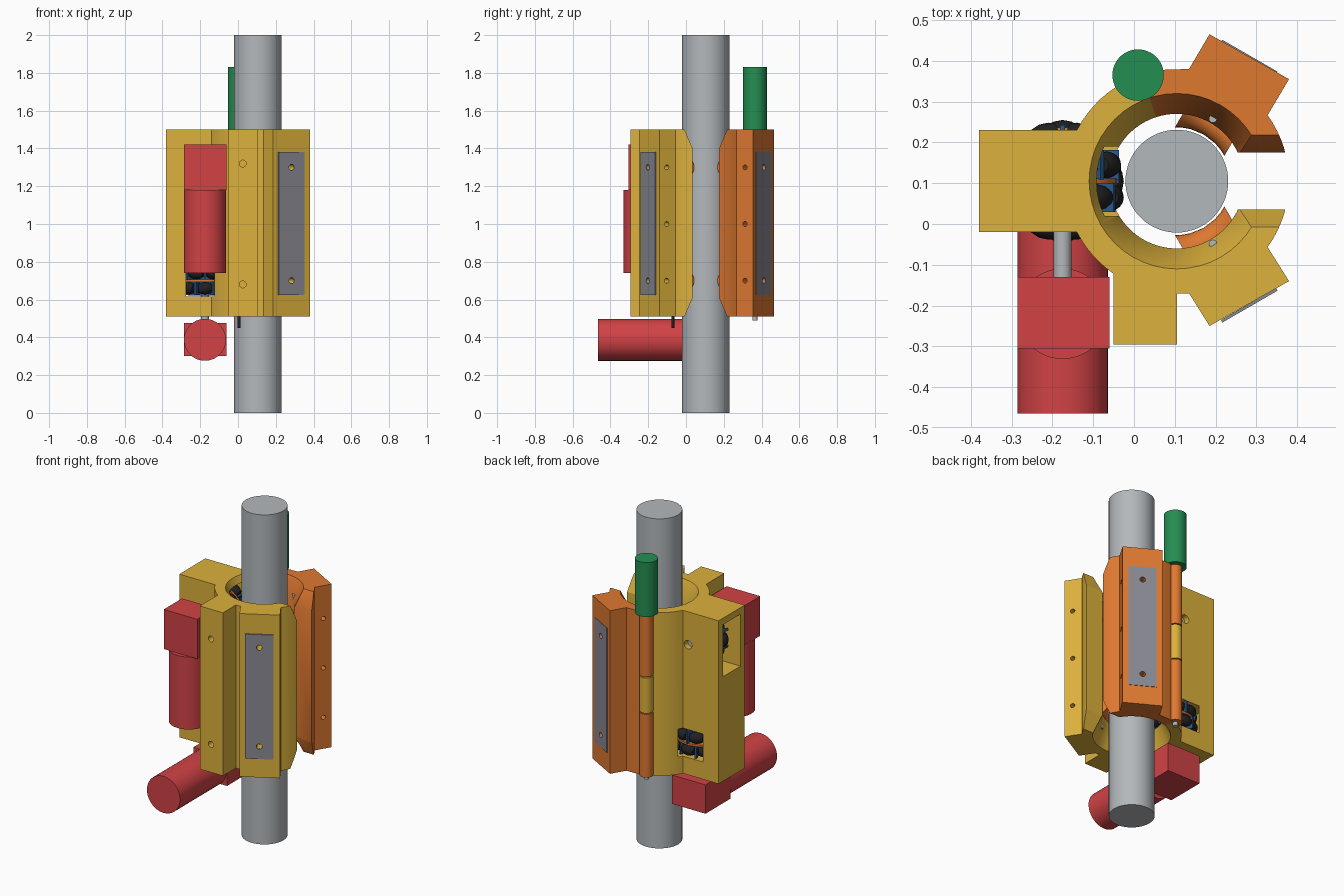
import bpy, bmesh
from math import cos, sin, radians, pi
from mathutils import Matrix, Vector

if "Cube" in bpy.data.objects:
    bpy.data.objects.remove(bpy.data.objects["Cube"])

UP = Vector((0, 0, 1))
CX = CY = 0.105                 # pole axis
Z0, Z1 = 0.51, 1.5              # clamp bottom and top
MID = (Z0 + Z1) / 2


def material(name, *rgb):
    m = bpy.data.materials.new(name)
    m.use_nodes = True
    m.diffuse_color = (*rgb, 1)
    m.node_tree.nodes["Principled BSDF"].inputs["Base Color"].default_value = (*rgb, 1)
    return m


YELLOW = material("yellow", 0.72, 0.44, 0.045)
ORANGE = material("orange", 0.74, 0.19, 0.03)
RED = material("red", 0.64, 0.055, 0.06)
GREEN = material("green", 0.018, 0.27, 0.085)
STEEL = material("steel", 0.45, 0.48, 0.5)
PLATE = material("plate grey", 0.25, 0.25, 0.29)
BLUE = material("blue", 0.02, 0.1, 0.28)
BLACK = material("black", 0.015, 0.015, 0.015)


def finish(name, bm, mat, matrix=None):
    bmesh.ops.recalc_face_normals(bm, faces=bm.faces)
    if matrix:
        bm.transform(matrix)
    me = bpy.data.meshes.new(name)
    bm.to_mesh(me)
    bm.free()
    if mat:
        me.materials.append(mat)
    ob = bpy.data.objects.new(name, me)
    bpy.context.collection.objects.link(ob)
    return ob


def smooth(ob, angle=30):
    bpy.ops.object.select_all(action="DESELECT")
    ob.select_set(True)
    bpy.context.view_layer.objects.active = ob
    bpy.ops.object.shade_smooth_by_angle(angle=radians(angle))
    return ob


def prism(name, pts, lo, hi, mat, matrix=None):
    """Outline extruded along z."""
    bm = bmesh.new()
    face = bm.faces.new([bm.verts.new((x, y, lo)) for x, y in pts])
    new = bmesh.ops.extrude_face_region(bm, geom=[face])["geom"]
    bmesh.ops.translate(bm, vec=(0, 0, hi - lo),
                        verts=[v for v in new if isinstance(v, bmesh.types.BMVert)])
    return finish(name, bm, mat, matrix)


def box(name, x, y, z, mat, matrix=None):
    return prism(name, [(x[0], y[0]), (x[1], y[0]), (x[1], y[1]), (x[0], y[1])], *z, mat, matrix)


def turned(name, profile, mat, loc=(0, 0, 0), axis=UP, n=48):
    """Closed solid of revolution from (radius, height) pairs."""
    bm = bmesh.new()
    rings = [[bm.verts.new((r * cos(2 * pi * i / n), r * sin(2 * pi * i / n), h))
              for i in range(n)] for r, h in profile]
    for a, b in zip(rings, rings[1:]):
        for i in range(n):
            bm.faces.new((a[i], a[(i + 1) % n], b[(i + 1) % n], b[i]))
    bm.faces.new(rings[0])
    bm.faces.new(rings[-1])
    turn = UP.rotation_difference(Vector(axis)).to_matrix().to_4x4()
    return smooth(finish(name, bm, mat, Matrix.Translation(loc) @ turn))


def rod(name, r, lo, hi, mat, loc=(0, 0, 0), axis=UP, n=48):
    return turned(name, [(r, lo), (r, hi)], mat, loc, axis, n)


def cut(ob, cutters):
    bpy.context.view_layer.objects.active = ob
    for c in cutters:
        c.hide_render = True
        m = ob.modifiers.new("cut", "BOOLEAN")
        m.operation, m.solver, m.object = "DIFFERENCE", "EXACT", c
        bpy.ops.object.modifier_apply(modifier=m.name)
        bpy.data.objects.remove(c)


def join(name, obs):
    bpy.ops.object.select_all(action="DESELECT")
    for o in obs:
        o.select_set(True)
    bpy.context.view_layer.objects.active = obs[0]
    bpy.ops.object.join()
    obs[0].name = name


def arc(r, a, b, step=5):
    n = max(2, round(abs(b - a) / step))
    ang = [radians(a + (b - a) * i / n) for i in range(n + 1)]
    return [(CX + r * cos(t), CY + r * sin(t)) for t in ang]


# Pole
rod("pole", 0.126, 0, 2, STEEL, (CX, CY, 0), n=64)

# Clamp halves
R, RIN, SEAM = 0.275, 0.165, 108
fixed = (arc(R, -8, -36) + [(0.38, -0.14), (0.185, -0.25), (0.135, -0.17), (0.105, -0.17),
         (0.105, -0.295), (-0.05, -0.295)] + arc(R, -124.5, -153)
         + [(-0.38, -0.02), (-0.38, 0.23)] + arc(R, -207, SEAM - 360) + arc(RIN, SEAM - 360, -8))
swing = (arc(R, SEAM, 97) + [(0.135, 0.38), (0.185, 0.465), (0.38, 0.355)]
         + arc(R, 36, 8) + arc(RIN, 8, SEAM))
body = prism("fixed_clamp_body", fixed, Z0, Z1, YELLOW)
door = prism("swing_clamp_door", swing, Z0, Z1, ORANGE)


def shared_cutters():
    """Lead-in cones at both ends and the flared side opening."""
    cones = [turned("cone", [(0.155, 0.868 - 0.505), (0.265, 1.11 - 0.505)], None,
                    (CX, CY, MID), (0, 0, s)) for s in (1, -1)]
    half = [(0.16, -0.605), (0.07, -0.395), (0.07, 0.395), (0.16, 0.605)]
    outline = [(CY + w, MID + h) for w, h in half] + [(CY - w, MID + h) for w, h in half[::-1]]
    yz = Matrix(((0, 0, 1, 0), (1, 0, 0, 0), (0, 1, 0, 0), (0, 0, 0, 1)))
    return cones + [prism("opening", outline, CX, 0.5, None, yz)]


def hole(r, loc, axis, depth=0.06):
    return rod("hole", r, -depth, 0.02, None, loc, axis, 20)


# Wheel pockets, shaft bores and bolt holes
WX = -0.175
cut(body, shared_cutters() + [
    box("pocket", (-0.4, 0), (0.02, 0.19), (1.145, 1.46), None),
    rod("pocket", 0.16, 0.615, 0.785, None, (WX, CY, 0)),
    rod("bore", 0.026, -0.3, 0.3, None, (WX, CY, 1.3), (0, 1, 0)),
    hole(0.018, (0.025, -0.295, 1.32), (0, -1, 0)),
    hole(0.018, (0.025, -0.295, 0.68), (0, -1, 0))])
cut(door, shared_cutters())

for side, ob, label in ((-1, body, "fixed"), (1, door, "swing")):
    out = Vector((0.5, side * 0.866, 0))
    along = Vector((0.866, -side * 0.5, 0))
    face = Vector((0.2825, CY + side * 0.305, 0))
    # Bolt holes on the clamping face and behind the plate
    cut(ob, [hole(0.013, (0.355, CY + side * 0.207, z), along) for z in (0.7, 1, 1.3)]
        + [hole(0.016, face + UP * z, out) for z in (0.7, 1.3)])
    # Flush mounting plate
    m = Matrix((along, out, UP)).transposed().to_4x4()
    plate = box(label + "_mounting_plate", (-0.078, 0.078), (-0.004, 0.003), (0.625, 1.38),
                PLATE, Matrix.Translation(face) @ m)
    cut(plate, [hole(0.016, face + UP * z, out) for z in (0.7, 1.3)])
    # Concave guide rollers against the pole, with their retaining pin
    for z in (0.7, 1.3):
        prof = [(0.168 - (0.132 ** 2 - t * t) ** 0.5, t)
                for t in (-0.07, -0.055, -0.035, 0, 0.035, 0.055, 0.07)]
        turned(label + "_guide_roller", [(r, h) for r, h in prof], ORANGE,
               Vector((CX, CY, z)) + out * 0.168, along, 24)
    rod(label + "_roller_pin", 0.01, 0.59, 1.425, STEEL, Vector((CX, CY, 0)) + out * 0.177, n=16)
    smooth(ob)

# Hinge and its drive motor
HINGE = (0.01, 0.365, 0)
for name, lo, hi, mat in (("lower", Z0, 0.9, ORANGE), ("middle", 0.9, 1.12, YELLOW),
                          ("upper", 1.12, Z1, ORANGE)):
    rod(name + "_hinge_knuckle", 0.038, lo + 0.003, hi - 0.003, mat, HINGE, n=32)
rod("hinge_pin", 0.014, 0.49, 1.5, STEEL, HINGE, n=20)
rod("hinge_motor", 0.063, Z1, 1.83, GREEN, HINGE)
rod("locating_pin", 0.008, 0.45, 0.53, BLACK, (0.005, -0.07, 0), n=16)


def roller_wheel(name, centre, axis):
    """Two staggered rows of barrel rollers around a blue hub."""
    turn = Matrix.Translation(centre) @ UP.rotation_difference(Vector(axis)).to_matrix().to_4x4()
    rot = turn.to_3x3()
    rollers, frame = [], []
    barrel = [(0.02, -0.038), (0.029, -0.022), (0.033, 0), (0.029, 0.022), (0.02, 0.038)]
    for row, h in enumerate((-0.04, 0.04)):
        for i in range(8):
            a = 2 * pi * (i + row / 2) / 8
            rollers.append(turned("roller", barrel, BLACK, turn @ Vector((0.117 * cos(a), 0.117 * sin(a), h)),
                                  rot @ Vector((-sin(a), cos(a), 0)), 16))
            spin = Matrix.Rotation(a + pi / 8, 4, "Z")
            frame.append(box("finger", (0.07, 0.138), (-0.006, 0.006), (h - 0.036, h + 0.036), BLUE, turn @ spin))
        frame.append(rod("hub", 0.09, h - 0.039, h + 0.039, BLUE, centre, axis))
    join(name + "_rollers", rollers)
    join(name + "_frame", frame)
    rod(name + "_spacer", 0.132, -0.006, 0.006, ORANGE, centre, axis)


roller_wheel("climbing_wheel", (WX, CY, 1.3), (0, 1, 0))
roller_wheel("turning_wheel", (WX, CY, 0.7), (0, 0, 1))

# Climbing motor: gearbox, hanging motor and shaft
MX = (-0.285, -0.06)
box("climbing_gearbox", MX, (-0.305, -0.13), (1.18, 1.42), RED)
rod("climbing_motor", 0.111, 0.74, 1.18, RED, (WX, -0.22, 0))
rod("climbing_shaft", 0.022, -0.13, 0.2, STEEL, (WX, 0, 1.3), (0, 1, 0), 24)

# Turning motor: gearbox below the body, motor pointing forward
box("turning_gearbox", MX, (-0.02, 0.22), (0.3, 0.475), RED)
rod("turning_motor", 0.111, -0.465, -0.02, RED, (WX, 0, 0.387), (0, 1, 0))
rod("turning_shaft", 0.022, 0.475, 0.79, STEEL, (WX, CY, 0), n=24)
